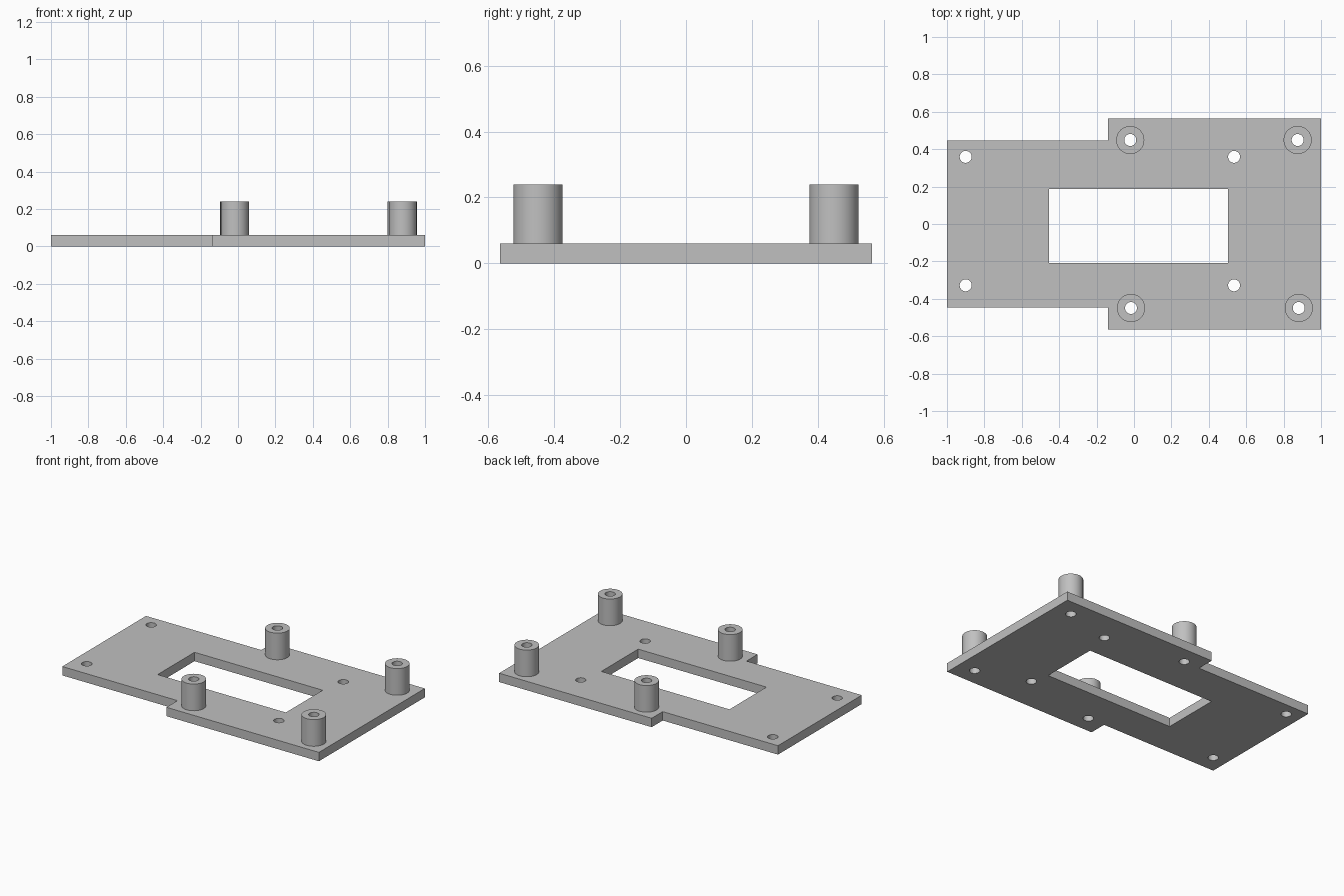
import bpy, bmesh
from math import cos, sin, tau

cube = bpy.data.objects.get("Cube")
if cube:
    bpy.data.objects.remove(cube, do_unlink=True)

PLATE_TOP, POST_TOP = 0.06, 0.24
BORE, POST = 0.032, 0.075

grey = bpy.data.materials.new("light grey")
grey.use_nodes = True
grey.diffuse_color = (0.53, 0.53, 0.53, 1)
grey.node_tree.nodes["Principled BSDF"].inputs["Base Color"].default_value = grey.diffuse_color


def circle(x, y, r, n=48):
    return [(x + r * cos(tau * i / n), y + r * sin(tau * i / n)) for i in range(n)]


def rectangle(x0, x1, y0, y1):
    return [(x0, y0), (x1, y0), (x1, y1), (x0, y1)]


def slab(name, z0, z1, loops):
    """Extrude an outer loop with inner holes from z0 to z1."""
    curve = bpy.data.curves.new(name, 'CURVE')
    curve.dimensions = '2D'
    curve.fill_mode = 'BOTH'
    curve.extrude = (z1 - z0) / 2
    for loop in loops:
        spline = curve.splines.new('POLY')
        spline.points.add(len(loop) - 1)
        for point, (x, y) in zip(spline.points, loop):
            point.co = (x, y, 0, 1)
        spline.use_cyclic_u = True
    obj = bpy.data.objects.new(name, curve)
    bpy.context.collection.objects.link(obj)
    obj.location.z = (z0 + z1) / 2
    bpy.ops.object.select_all(action='DESELECT')
    obj.select_set(True)
    bpy.context.view_layer.objects.active = obj
    bpy.ops.object.convert(target='MESH')
    obj = bpy.context.object

    # Weld caps to walls and point all faces outward
    bm = bmesh.new()
    bm.from_mesh(obj.data)
    bmesh.ops.remove_doubles(bm, verts=bm.verts, dist=0.0001)
    bmesh.ops.recalc_face_normals(bm, faces=bm.faces)
    bm.to_mesh(obj.data)
    bm.free()
    obj.data.materials.clear()
    obj.data.materials.append(grey)
    bpy.ops.object.shade_smooth_by_angle()
    return obj


# Standoff centres and plain screw hole centres
posts = {"back_inner": (-0.02, 0.449), "back_outer": (0.875, 0.449),
         "front_inner": (-0.016, -0.449), "front_outer": (0.881, -0.449)}
screw_holes = [(x, y) for x in (-0.9, 0.535) for y in (-0.328, 0.359)]

# Stepped base plate with window and holes
narrow, wide, step = 0.447, 0.565, -0.139
outline = [(-1, -narrow), (step, -narrow), (step, -wide), (1, -wide),
           (1, wide), (step, wide), (step, narrow), (-1, narrow)]
window = rectangle(-0.455, 0.503, -0.208, 0.186)
bores = [circle(x, y, BORE) for x, y in [*posts.values(), *screw_holes]]
slab("base_plate", 0, PLATE_TOP, [outline, window] + bores)

# Hollow standoffs
for place, (x, y) in posts.items():
    slab(place + "_standoff", PLATE_TOP, POST_TOP,
         [circle(x, y, POST), circle(x, y, BORE)])
